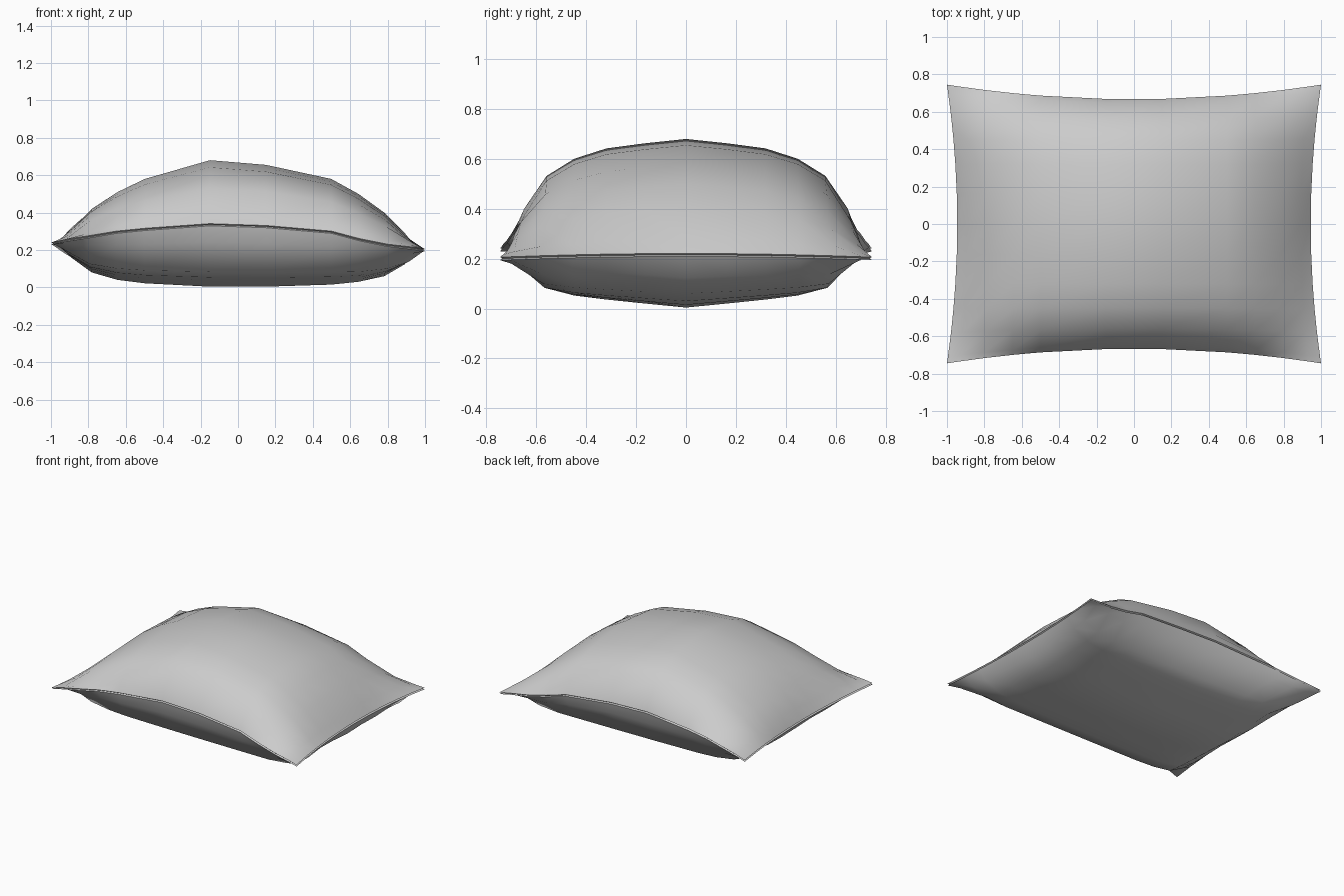
import bpy, bmesh, math, random

cube = bpy.data.objects.get("Cube")
if cube:
    bpy.data.objects.remove(cube, do_unlink=True)

random.seed(4)

# Fabric material
fabric = bpy.data.materials.new("light grey fabric")
fabric.use_nodes = True
GREY = (0.6, 0.6, 0.6, 1)
fabric.diffuse_color = GREY
fabric.node_tree.nodes["Principled BSDF"].inputs["Base Color"].default_value = GREY

# Lengthwise stations: position, top height, seam height, underside height
LENGTH = [(-1, .235, .235, .235), (-.93, .31, .25, .165), (-.8, .42, .27, .08),
          (-.65, .51, .295, .04), (-.5, .58, .31, .022), (-.15, .68, .335, .004),
          (.15, .655, .325, .004), (.5, .58, .295, .015), (.65, .5, .255, .03),
          (.8, .4, .225, .06), (.93, .28, .21, .13), (1, .2, .2, .2)]
# Crosswise stations: position, top fullness, underside fullness
HALF = [(0, 1, 1), (.22, .95, .95), (.43, .89, .9), (.61, .77, .85),
        (.78, .57, .76), (.95, .17, .26), (1, 0, 0)]
WIDTH = [(-v, t, b) for v, t, b in HALF[:0:-1]] + HALF
NU, NV = len(LENGTH), len(WIDTH)
LIP = 0.006


def outline(u, v):
    """Plan position with the four edges bowed inwards."""
    x = u * (1 - .055 * (1 - v * v) * u ** 4)
    y = .745 * v * (1 - .105 * (1 - u * u) * v ** 4)
    return x, y


def sheet(bm, side):
    """One half of the cover, with slight puckers close to the seam."""
    grid = []
    for i, (u, top, seam, under) in enumerate(LENGTH):
        row = []
        for j, (v, full_top, full_under) in enumerate(WIDTH):
            x, y = outline(u, v)
            target, full = (top, full_top) if side > 0 else (under, full_under)
            edge = i in (0, NU - 1) or j in (0, NV - 1)
            seam_z = seam
            if abs(u) == 1:
                seam_z += .015 * (1 - v * v) - .018 * (u < 0) * (1 - v * v)
            z = seam_z + (target - seam) * full
            if edge:
                z = seam_z + side * LIP
            elif i in (1, NU - 2) or j in (1, NV - 2):
                z += random.uniform(-.012, .012)
            row.append(bm.verts.new((x, y, z)))
        grid.append(row)
    for i in range(NU - 1):
        for j in range(NV - 1):
            quad = [grid[i][j], grid[i + 1][j], grid[i + 1][j + 1], grid[i][j + 1]]
            bm.faces.new(quad if side > 0 else quad[::-1])
    return grid


def border(grid):
    """Edge vertices in order, anticlockwise from above."""
    return ([grid[i][0] for i in range(NU - 1)]
            + [grid[-1][j] for j in range(NV - 1)]
            + [grid[i][-1] for i in range(NU - 1, 0, -1)]
            + [grid[0][j] for j in range(NV - 1, 0, -1)])


# Cushion cover: two puffed sheets joined by a recessed seam
bm = bmesh.new()
upper = border(sheet(bm, 1))
lower = border(sheet(bm, -1))
groove = []
for a, b in zip(upper, lower):
    mid = (a.co + b.co) / 2
    mid.x *= .988
    mid.y *= .985
    groove.append(bm.verts.new(mid))
for ring_a, ring_b in ((upper, groove), (groove, lower)):
    for k in range(len(ring_a)):
        n = (k + 1) % len(ring_a)
        bm.faces.new((ring_a[k], ring_b[k], ring_b[n], ring_a[n]))
bmesh.ops.recalc_face_normals(bm, faces=bm.faces)

mesh = bpy.data.meshes.new("cushion")
bm.to_mesh(mesh)
bm.free()
mesh.materials.append(fabric)
cushion = bpy.data.objects.new("cushion", mesh)
bpy.context.collection.objects.link(cushion)

# Soft shading with a crisp seam
bpy.ops.object.select_all(action='DESELECT')
cushion.select_set(True)
bpy.context.view_layer.objects.active = cushion
bpy.ops.object.shade_smooth_by_angle(angle=math.radians(65))
